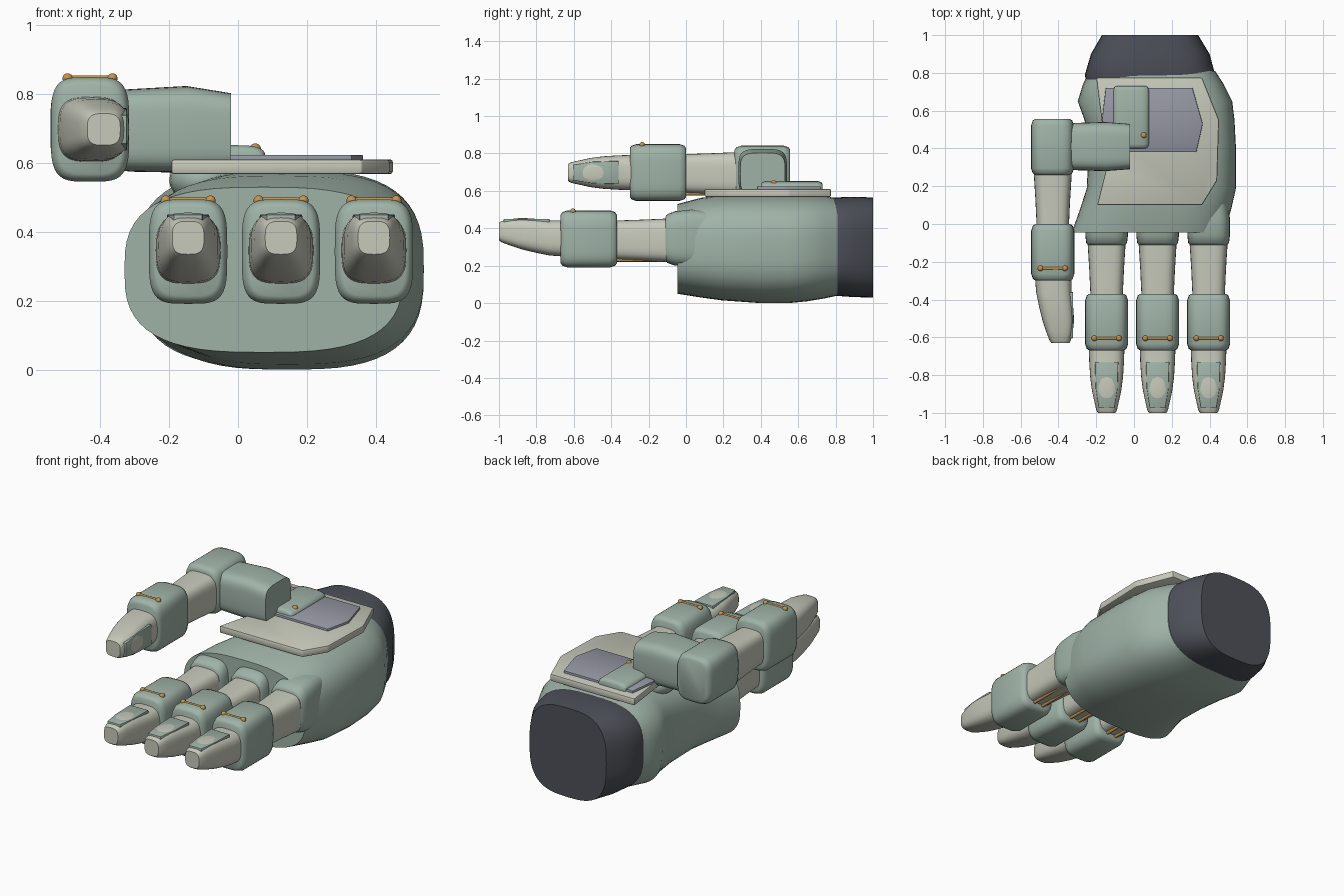
import bpy, bmesh, math
from mathutils import Vector

if "Cube" in bpy.data.objects:
    bpy.data.objects.remove(bpy.data.objects["Cube"])


def mat(name, r, g, b):
    m = bpy.data.materials.new(name)
    m.diffuse_color = (r, g, b, 1)
    m.use_nodes = True
    m.node_tree.nodes["Principled BSDF"].inputs["Base Color"].default_value = m.diffuse_color
    return m


GREEN = mat("sage_shell", .35, .45, .39)
LIGHT = mat("pale_shell", .58, .59, .50)
DARK = mat("dark_rubber", .075, .082, .10)
GLASS = mat("grey_panel", .31, .32, .38)
BRASS = mat("brass", .55, .30, .08)


def finish(bm, name, material, loc=(0, 0, 0), roll=0.0, angle=40):
    bmesh.ops.recalc_face_normals(bm, faces=bm.faces)
    me = bpy.data.meshes.new(name)
    bm.to_mesh(me)
    bm.free()
    me.materials.append(material)
    ob = bpy.data.objects.new(name, me)
    bpy.context.collection.objects.link(ob)
    ob.location = loc
    ob.rotation_euler = (0, roll, 0)
    bpy.context.view_layer.objects.active = ob
    for o in bpy.context.selected_objects:
        o.select_set(False)
    ob.select_set(True)
    bpy.ops.object.shade_smooth_by_angle(angle=math.radians(angle))
    return ob


def loft(name, material, sections, power=3.0, axis="Y", loc=(0, 0, 0), roll=0.0, n=40):
    """Skin rounded-rectangle sections (t, u0, u1, z0, z1) along Y or X."""
    bm = bmesh.new()
    rings = []
    for t, u0, u1, v0, v1 in sections:
        ring = []
        for i in range(n):
            a = 2 * math.pi * i / n
            c, s = math.cos(a), math.sin(a)
            u = (u0 + u1) / 2 + (u1 - u0) / 2 * math.copysign(abs(c) ** (2 / power), c)
            v = (v0 + v1) / 2 + (v1 - v0) / 2 * math.copysign(abs(s) ** (2 / power), s)
            ring.append(bm.verts.new((u, t, v) if axis == "Y" else (t, u, v)))
        rings.append(ring)
    for a, b in zip(rings, rings[1:]):
        for i in range(n):
            j = (i + 1) % n
            bm.faces.new((a[i], a[j], b[j], b[i]))
    bm.faces.new(rings[0])
    bm.faces.new(rings[-1])
    return finish(bm, name, material, loc, roll)


def block(name, material, t0, t1, u0, u1, v0, v1, axis="Y", loc=(0, 0, 0), r=.022, power=4):
    """Rounded block with softened ends."""
    secs = [(t0, r), (t0 + r * .4, r * .4), (t0 + r * 1.6, 0),
            (t1 - r * 1.6, 0), (t1 - r * .4, r * .4), (t1, r)]
    return loft(name, material,
                [(t, u0 + d, u1 - d, v0 + d, v1 - d) for t, d in secs], power, axis, loc)


def slab(name, material, outline, z0, z1, bevel=0.006, loc=(0, 0, 0), roll=0.0):
    """Flat polygon with thickness and a small bevel."""
    bm = bmesh.new()
    f = bm.faces.new([bm.verts.new((x, y, z0)) for x, y in outline])
    ext = bmesh.ops.extrude_face_region(bm, geom=[f])
    top = [g for g in ext["geom"] if isinstance(g, bmesh.types.BMVert)]
    bmesh.ops.translate(bm, verts=top, vec=(0, 0, z1 - z0))
    bmesh.ops.bevel(bm, geom=bm.edges[:], offset=bevel, segments=2, affect="EDGES", profile=.5)
    return finish(bm, name, material, loc, roll, 30)


def rod(name, a, b, r):
    a, b = Vector(a), Vector(b)
    bm = bmesh.new()
    bmesh.ops.create_cone(bm, cap_ends=True, segments=12, radius1=r, radius2=r, depth=(b - a).length)
    q = Vector((0, 0, 1)).rotation_difference(b - a)
    for v in bm.verts:
        v.co = q @ v.co + (a + b) / 2
    return finish(bm, name, BRASS)


def ball(name, material, loc, r, scale=(1, 1, 1)):
    bm = bmesh.new()
    bmesh.ops.create_uvsphere(bm, u_segments=20, v_segments=12, radius=r)
    bmesh.ops.scale(bm, verts=bm.verts[:], vec=scale)
    return finish(bm, name, material, loc)


def finger(name, x, y, z, roll):
    """Shared digit; local y=0 is where the lower segment meets its knuckle."""
    c = (x, y, z)
    loft(name + "_lower_segment", LIGHT,
         [(.03, -.102, .102, -.125, .11), (-.13, -.092, .092, -.115, .103),
          (-.28, -.085, .085, -.108, .098)], 3.6, loc=c)
    block(name + "_middle_joint", GREEN, -.56, -.26, -.114, .114, -.152, .152, loc=c)
    loft(name + "_tip", LIGHT,
         [(-.53, -.095, .095, -.095, .1), (-.62, -.092, .092, -.088, .1),
          (-.70, -.087, .087, -.072, .108), (-.77, -.078, .078, -.055, .113),
          (-.83, -.065, .065, -.035, .106), (-.875, -.055, .055, -.018, .096),
          (-.89, -.046, .046, -.008, .088)], 3.2, loc=c, roll=roll)
    slab(name + "_nail", GREEN,
         [(-.062, -.62), (.062, -.62), (.058, -.76), (.042, -.865), (-.042, -.865), (-.058, -.76)],
         .07, .108, .005, loc=c, roll=roll)
    # brass hinge pin and tendon rods
    rod(name + "_hinge_bar", (x - .065, y - .495, z + .15), (x + .065, y - .495, z + .15), .007)
    for s in (-1, 1):
        ball(name + "_hinge_stud", BRASS, (x + s * .065, y - .495, z + .148), .015)
        rod(name + "_tendon", (x + s * .03, y + .04, z - .113), (x + s * .03, y - .28, z - .113), .009)


# palm shell
loft("palm", GREEN,
     [(-.045, -.33, .48, .05, .53), (.08, -.285, .515, .03, .563), (.19, -.25, .54, .015, .575),
      (.40, -.24, .54, 0, .58), (.55, -.262, .532, 0, .58), (.65, -.298, .52, .01, .578),
      (.74, -.27, .475, .025, .572), (.81, -.235, .43, .04, .56)], 2.9, n=56)

# wrist cuff
loft("wrist_cuff", DARK,
     [(.76, -.255, .43, .045, .558), (.79, -.26, .43, .04, .565), (.90, -.228, .40, .032, .568),
      (1.0, -.17, .34, .03, .565)], 3.0, n=56)

# three fingers with knuckles set in the palm
for i, x in enumerate((-.145, .125, .395)):
    name = "finger_%d" % (i + 1)
    finger(name, x, -.11, .343, 0)
    loft(name + "_knuckle", GREEN,
         [(-.11, -.1, .1, -.115, .118), (-.10, -.108, .108, -.128, .132),
          (-.06, -.113, .113, -.142, .148), (.03, -.113, .113, -.15, .158),
          (.12, -.1, .1, -.13, .15)], 3.6, loc=(x, 0, .343))

# thumb: same digit, tip rolled inward, carried on a side arm
finger("thumb", -.43, .26, .698, math.pi / 2)
block("thumb_corner_joint", GREEN, .26, .557, -.545, -.318, .56, .842)
loft("thumb_arm", GREEN,
     [(-.40, .29, .53, .585, .81), (-.31, .285, .535, .575, .815),
      (-.15, .28, .54, .572, .824), (-.02, .29, .53, .578, .803)], 4.2, "X")
ball("thumb_mount", GREEN, (-.10, .41, .55), .1, (1, 1.1, .7))
block("thumb_base_cover", GREEN, .40, .73, -.11, .08, .57, .652, r=.015, power=3.2)
ball("thumb_base_stud", BRASS, (.05, .47, .64), .017)

# back plate and inset panel
slab("back_plate", LIGHT,
     [(-.195, .10), (.36, .10), (.44, .23), (.45, .55), (.36, .775), (-.20, .775), (-.165, .5),
      (-.145, .3)], .568, .611, .008)
slab("back_panel", GLASS,
     [(-.10, .38), (.33, .38), (.364, .53), (.31, .72), (-.15, .72), (-.17, .55)], .60, .624, .004)
